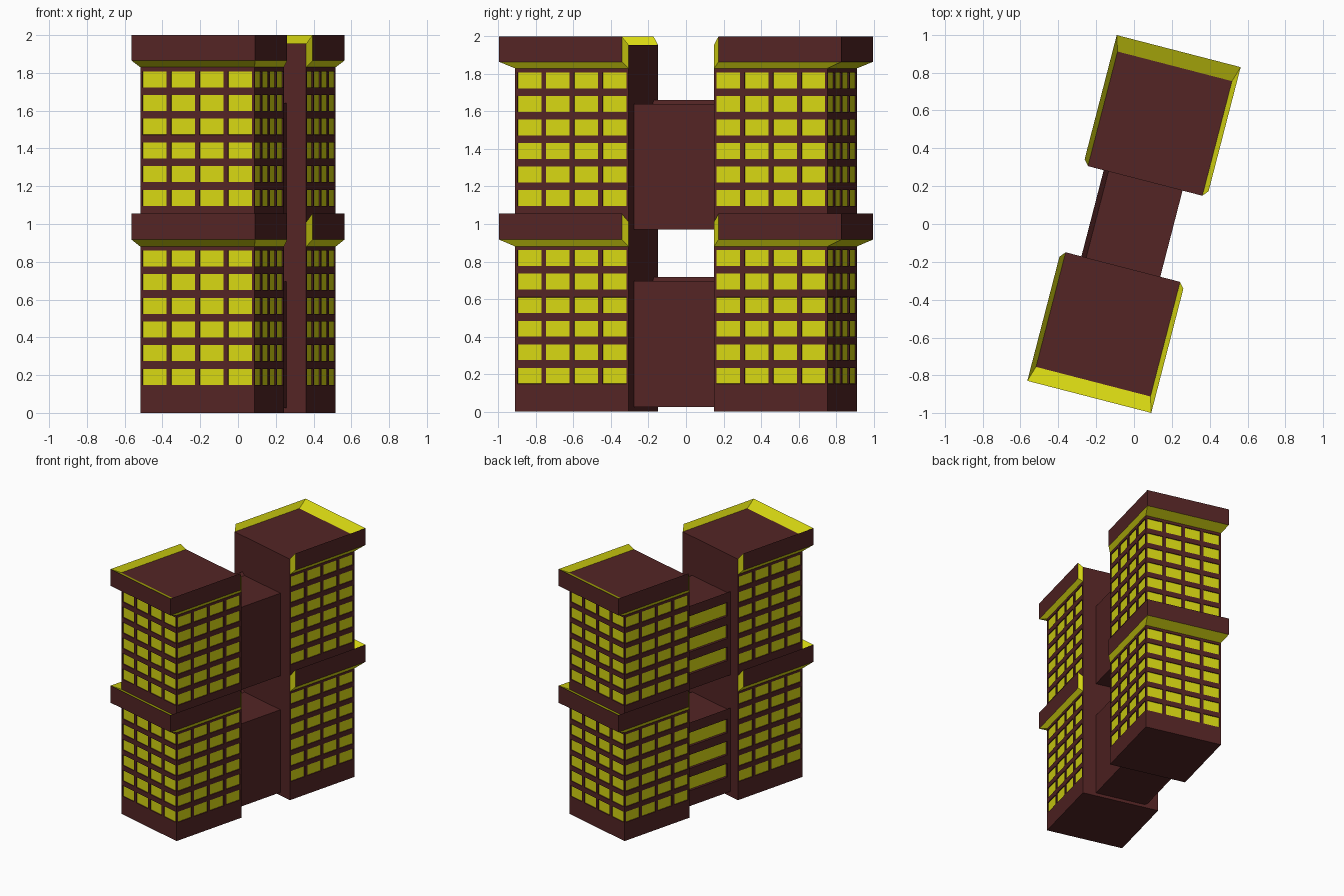
import bpy, bmesh, math
from mathutils import Vector, Matrix

if "Cube" in bpy.data.objects:
    bpy.data.objects.remove(bpy.data.objects["Cube"])

TURN = math.radians(-14.5)          # plan rotation of the whole building
HALF, OUT, IN = 0.312, -0.86, -0.235  # tower half width, outer and inner wall


def material(name, rgb):
    m = bpy.data.materials.new(name)
    m.diffuse_color = (*rgb, 1)
    m.use_nodes = True
    m.node_tree.nodes["Principled BSDF"].inputs["Base Color"].default_value = m.diffuse_color
    return m


BROWN = material("dark_brown", (0.088, 0.018, 0.018))
YELLOW = material("window_yellow", (0.68, 0.68, 0.006))


def add_object(name, mesh, turn=0.0, z=0.0):
    ob = bpy.data.objects.new(name, mesh)
    ob.rotation_euler.z = TURN + turn
    ob.location.z = z
    bpy.context.collection.objects.link(ob)
    return ob


def finish(bm, name):
    mesh = bpy.data.meshes.new(name)
    bm.to_mesh(mesh)
    bm.free()
    mesh.materials.append(BROWN)
    mesh.materials.append(YELLOW)
    return mesh


def prism(points, direction):
    """Closed solid from a flat outline swept along a direction."""
    bm = bmesh.new()
    face = bm.faces.new([bm.verts.new(p) for p in points])
    new = bmesh.ops.extrude_face_region(bm, geom=[face], use_keep_orig=True)
    verts = [g for g in new["geom"] if isinstance(g, bmesh.types.BMVert)]
    bmesh.ops.translate(bm, verts=verts, vec=direction)
    bmesh.ops.recalc_face_normals(bm, faces=bm.faces[:])
    return bm


def cut(bm, axis, positions):
    normal = Vector((0, 0, 0))
    normal[axis] = 1
    for p in positions:
        co = normal * p
        bmesh.ops.bisect_plane(bm, geom=bm.verts[:] + bm.edges[:] + bm.faces[:],
                               plane_co=co, plane_no=normal)


def recess(bm, faces, depth):
    """Push window cells inwards and colour their panes."""
    bmesh.ops.inset_individual(bm, faces=faces, thickness=0.0004, depth=-depth)
    for f in faces:
        f.material_index = 1


def inside(value, spans):
    return any(a < value < b for a, b in spans)


# Tower body: windows on three sides, plain wall facing the other tower
rows = [(s + i * 0.1255, s + i * 0.1255 + 0.085)
        for s in (0.148, 1.096) for i in range(6)]


def columns(start, width):
    return [(start + width * (i * 0.25 + 0.02), start + width * (i * 0.25 + 0.23))
            for i in range(4)]


cols_u, cols_v = columns(-HALF, 2 * HALF), columns(OUT, IN - OUT)
bm = prism([(-HALF, OUT, 0), (HALF, OUT, 0), (HALF, IN, 0), (-HALF, IN, 0)],
           (0, 0, 1.955))
for axis, spans in ((0, cols_u), (1, cols_v), (2, rows)):
    cut(bm, axis, [p for s in spans for p in s])
panes = []
for f in bm.faces:
    c, n = f.calc_center_median(), f.normal
    if not inside(c.z, rows):
        continue
    if (n.y < -0.9 and inside(c.x, cols_u)) or (abs(n.x) > 0.9 and inside(c.y, cols_v)):
        panes.append(f)
recess(bm, panes, 0.007)
tower = finish(bm, "tower")

# Flared cornice: brown band wrapping three sides, yellow slopes and ends
inner = [(-HALF, IN), (-HALF, OUT), (HALF, OUT), (HALF, IN)]
outer = [(-0.338, -0.266), (-0.338, -0.943), (0.338, -0.943), (0.338, -0.266)]


def cornice(name, wall_low, wall_high, rim_low, rim_high):
    bm = bmesh.new()
    rings = [[bm.verts.new((*i, wall_high)), bm.verts.new((*o, rim_high)),
              bm.verts.new((*o, rim_low)), bm.verts.new((*i, wall_low))]
             for i, o in zip(inner, outer)]
    for a, b in zip(rings, rings[1:]):
        for k in range(4):
            j = (k + 1) % 4
            f = bm.faces.new((a[k], b[k], b[j], a[j]))
            f.material_index = 1 if k in (0, 2) else 0
    for ring in (rings[0], rings[-1]):
        bm.faces.new(ring).material_index = 1
    bmesh.ops.recalc_face_normals(bm, faces=bm.faces[:])
    return finish(bm, name)


top_cornice = cornice("top_cornice", 1.83, 1.955, 1.865, 2.0)
mid_cornice = cornice("middle_cornice", 0.88, 1.01, 0.917, 1.055)

# Two identical towers facing each other
for side, turn in (("front", 0), ("back", math.pi)):
    add_object(side + "_tower", tower, turn)
    add_object(side + "_top_cornice", top_cornice, turn)
    add_object(side + "_middle_cornice", mid_cornice, turn)

# Connecting bridge: plain right side, raised left panel with long window strips
profile = [(0.204, 0.0), (0.204, 0.67), (-0.2, 0.67),
           (-0.226, 0.692), (-0.226, 0.015), (-0.2, 0.0)]
bm = prism([(u, IN, z) for u, z in profile], (0, -2 * IN, 0))
strips = [(0.14 + i * 0.18, 0.25 + i * 0.18) for i in range(3)]
cut(bm, 2, [p for s in strips for p in s])
cut(bm, 1, (-0.21, 0.21))
panes = [f for f in bm.faces if f.normal.x < -0.99
         and inside(f.calc_center_median().z, strips)
         and abs(f.calc_center_median().y) < 0.2]
recess(bm, panes, 0.02)
bridge = finish(bm, "bridge")
add_object("lower_bridge", bridge, z=0.025)
add_object("upper_bridge", bridge, z=0.97)
